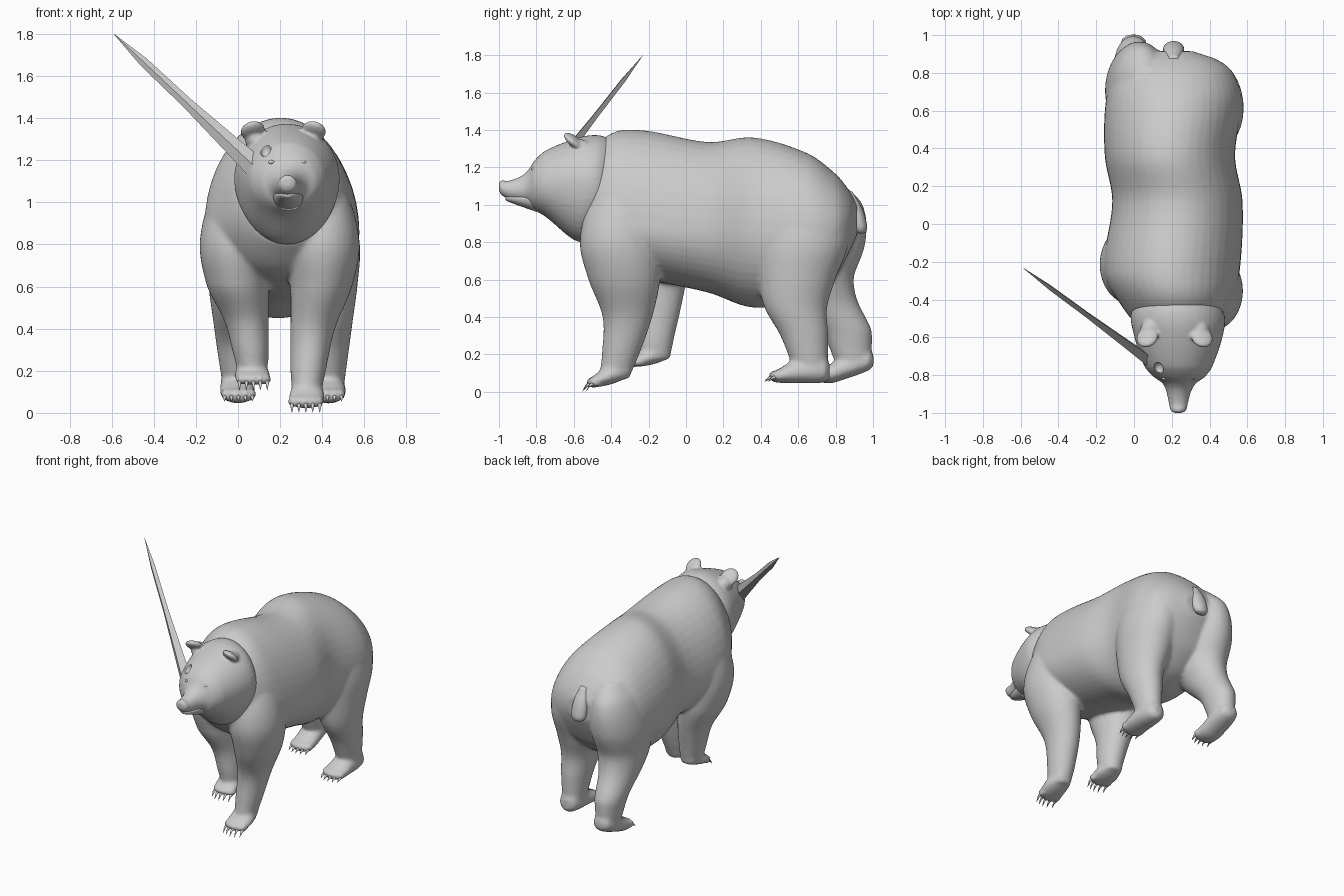
import bpy, bmesh, math
from mathutils import Vector, Matrix

if "Cube" in bpy.data.objects:
    bpy.data.objects.remove(bpy.data.objects["Cube"])


def make(name, bm, smooth=True):
    bmesh.ops.recalc_face_normals(bm, faces=bm.faces)
    me = bpy.data.meshes.new(name)
    bm.to_mesh(me)
    bm.free()
    for p in me.polygons:
        p.use_smooth = smooth
    ob = bpy.data.objects.new(name, me)
    bpy.context.collection.objects.link(ob)
    return ob


def resample(rows, steps=6):
    """Smooth curve through the rows; the first column is the position."""
    n = len(rows)

    def slope(i, c):
        a, b = rows[max(i - 1, 0)], rows[min(i + 1, n - 1)]
        return (b[c] - a[c]) / (b[0] - a[0])
    out = []
    for i in range(n - 1):
        a, b = rows[i], rows[i + 1]
        h = b[0] - a[0]
        for s in range(steps):
            t = s / steps
            e = t * t * (3 - 2 * t)
            row = [a[0] + h * t]
            for c in range(1, len(a)):
                row.append((1 - e) * a[c] + e * b[c] + h * t * (1 - t)
                           * ((1 - t) * slope(i, c) - t * slope(i + 1, c)))
            out.append(row)
    return out + [list(rows[-1])]


def angles(n):
    return [2 * math.pi * i / n for i in range(n)]


def skin(name, rings, pose=None, smooth=True):
    bm = bmesh.new()
    vs = [[bm.verts.new(pose(Vector(p)) if pose else p) for p in r] for r in rings]
    n = len(vs[0])
    for a, b in zip(vs, vs[1:]):
        for i in range(n):
            j = (i + 1) % n
            bm.faces.new((a[i], a[j], b[j], b[i]))
    bm.faces.new(vs[0])
    bm.faces.new(vs[-1])
    return make(name, bm, smooth)


def loft_y(name, rows, pose=None):
    """Rows: y, centre x, half width, z of widest point, top z, bottom z."""
    return skin(name, [[(cx + w * math.cos(a), y, zc + math.sin(a)
                         * ((top - zc) if math.sin(a) > 0 else (zc - bot))) for a in angles(44)]
                       for y, cx, w, zc, top, bot in resample(rows)], pose)


def loft_z(name, rows, pose=None):
    """Rows: z, centre x, half width, centre y, half depth."""
    return skin(name, [[(cx + rx * math.cos(a), cy + ry * math.sin(a), z) for a in angles(32)]
                       for z, cx, rx, cy, ry in resample(rows)], pose)


def ball(name, loc, size, rot=0.0, tilt=0.0):
    bm = bmesh.new()
    m = (Matrix.Translation(loc) @ Matrix.Rotation(tilt, 4, 'Y')
         @ Matrix.Rotation(rot, 4, 'X') @ Matrix.Diagonal((*size, 1)))
    bmesh.ops.create_uvsphere(bm, u_segments=24, v_segments=14, radius=1, matrix=m)
    return make(name, bm)


def clamp(t):
    return max(0.0, min(1.0, t))


# Walking pose: mirror the left legs to the right side and swing them back
def pose_front(p):
    k = clamp(1 - p.z / .6)
    return Vector((.395 - p.x, p.y + .14 + .1 * k * k, p.z + .115 * k))


def pose_hind(p):
    s = clamp((.65 - p.z) / .35)
    s = s * s * (3 - 2 * s)
    lift = .085 * clamp((p.y - .55) / .22) * clamp(1 - p.z / .35)
    return Vector((.427 - p.x, p.y + .09 + .145 * s, p.z + lift))


def merge(ob, others, voxel):
    """Join parts into one skin and soften the joints."""
    bpy.ops.object.select_all(action='DESELECT')
    for o in others + [ob]:
        o.select_set(True)
    bpy.context.view_layer.objects.active = ob
    bpy.ops.object.join()
    rm = ob.modifiers.new("Merge", 'REMESH')
    rm.mode = 'VOXEL'
    rm.voxel_size = voxel
    rm.use_smooth_shade = True
    sm = ob.modifiers.new("Soften", 'SMOOTH')
    sm.factor = .5
    sm.iterations = 7


# Torso
torso = loft_y("torso_and_legs", [
    (-.58, .23, .08, .95, 1.06, .84), (-.55, .23, .19, .97, 1.2, .79),
    (-.42, .22, .295, .94, 1.37, .67), (-.25, .2, .36, .88, 1.4, .61),
    (.12, .23, .345, .85, 1.335, .53), (.36, .19, .345, .85, 1.36, .45),
    (.65, .21, .36, .84, 1.275, .5), (.8, .21, .315, .86, 1.165, .62),
    (.87, .21, .23, .89, 1.08, .74), (.915, .21, .1, .92, 1.0, .84)])

# Leg and paw profiles
front_leg = [(1.15, .4, .06, -.32, .08), (1.02, .4, .13, -.345, .165),
             (.8, .405, .172, -.355, .213), (.6, .395, .147, -.33, .192),
             (.4, .355, .106, -.313, .133), (.2, .333, .084, -.35, .1),
             (.07, .325, .065, -.385, .08)]
front_paw = [(-.52, .322, .05, .045, .06, .03), (-.5, .322, .078, .05, .08, .022),
             (-.4, .328, .082, .085, .155, .04), (-.3, .33, .05, .12, .16, .08)]
hind_leg = [(1.12, .36, .08, .64, .1), (1.0, .39, .14, .63, .225), (.8, .402, .177, .62, .25),
            (.6, .41, .157, .592, .207), (.45, .425, .122, .587, .168),
            (.3, .43, .097, .632, .128), (.1, .43, .07, .67, .088)]
hind_paw = [(.455, .425, .05, .08, .1, .06), (.475, .425, .077, .085, .11, .05),
            (.6, .43, .082, .105, .18, .045), (.74, .43, .065, .11, .2, .05),
            (.768, .43, .03, .11, .15, .07)]

parts = []
for end, leg, paw, pose_fn, toe, drop in (
        ("front", front_leg, front_paw, pose_front, (.322, -.512, .045), .043),
        ("hind", hind_leg, hind_paw, pose_hind, (.425, .463, .08), .025)):
    for side, pose in (("left", None), ("right", pose_fn)):
        parts.append(loft_z(f"{end}_leg_{side}", leg, pose))
        parts.append(loft_y(f"{end}_paw_{side}", paw, pose))
        x, y, z = pose(Vector(toe)) if pose else toe
        # Toes, each with a curved claw
        for k in range(-2, 3):
            cx, cy = x + .033 * k, y + .005 * k * k
            parts.append(ball("toe", (cx, cy + .01, z + .008), (.018, .032, .028)))
            skin(f"{end}_{side}_claw", [
                [(cx + r * math.cos(a), cy - .044 * t, z - drop * t * t + r * math.sin(a))
                 for a in angles(8)] for t, r in ((0, .011), (.5, .008), (1, .001))])
merge(torso, parts, .012)

# Tail
loft_z("tail", [(1.07, .21, .025, .865, .025), (.98, .21, .05, .905, .038),
                (.89, .21, .055, .928, .04), (.855, .21, .04, .935, .028),
                (.845, .21, .015, .937, .01)])

# Head with muzzle
head = loft_y("head", [
    (-1.0, .235, .02, 1.1, 1.118, 1.075), (-.99, .235, .04, 1.09, 1.13, 1.055),
    (-.95, .235, .05, 1.08, 1.128, 1.03), (-.88, .237, .068, 1.08, 1.154, 1.015),
    (-.84, .24, .092, 1.09, 1.19, 1.0), (-.81, .24, .135, 1.1, 1.236, .972),
    (-.75, .235, .182, 1.11, 1.29, .935), (-.57, .235, .24, 1.12, 1.36, .8),
    (-.47, .23, .245, 1.11, 1.372, .86), (-.38, .22, .18, 1.12, 1.345, .97)])

# Ears, thin cups blended into the head by a root
ears = []
for ex, s in ((.07, -1), (.36, 1)):
    ears.append(ball("ear", (ex, -.6, 1.34), (.06, .066, .025), math.radians(-38), .28 * s))
    ears.append(ball("ear_root", (ex - s * .012, -.565, 1.3), (.05, .06, .05)))
merge(head, ears, .008)

# Lower jaw, leaving a lip crease
loft_y("lower_jaw", [
    (-.965, .235, .02, 1.035, 1.045, 1.025), (-.945, .235, .038, 1.035, 1.05, 1.014),
    (-.8, .24, .08, 1.03, 1.06, .962)])

# Hollow in the forehead
cutter = ball("hollow_cutter", (.13, -.765, 1.25), (.027, .035, .038))
cutter.hide_render = True
cutter.hide_viewport = True
cut = head.modifiers.new("Hollow", 'BOOLEAN')
cut.operation = 'DIFFERENCE'
cut.object = cutter

# Nose and eyes
ball("nose", (.235, -.986, 1.106), (.03, .013, .02))
for side, x in (("right", .16), ("left", .308)):
    ball(side + "_eye", (x, -.815, 1.19), (.015, .012, .01))

# Long torn spike beside the eye
base, tip = Vector((.11, -.745, 1.14)), Vector((-.59, -.23, 1.8))
axis = (tip - base).normalized()
u = axis.cross(Vector((1, 0, 1))).normalized()
v = axis.cross(u)
skin("spike", [[base.lerp(tip, t) + u * (w * .6 * math.cos(a)) + v * (w * math.sin(a))
                for a in angles(4)]
               for t, w in ((0, .055), (.2, .042), (.5, .026), (.8, .022), (1, .001))], None, False)
